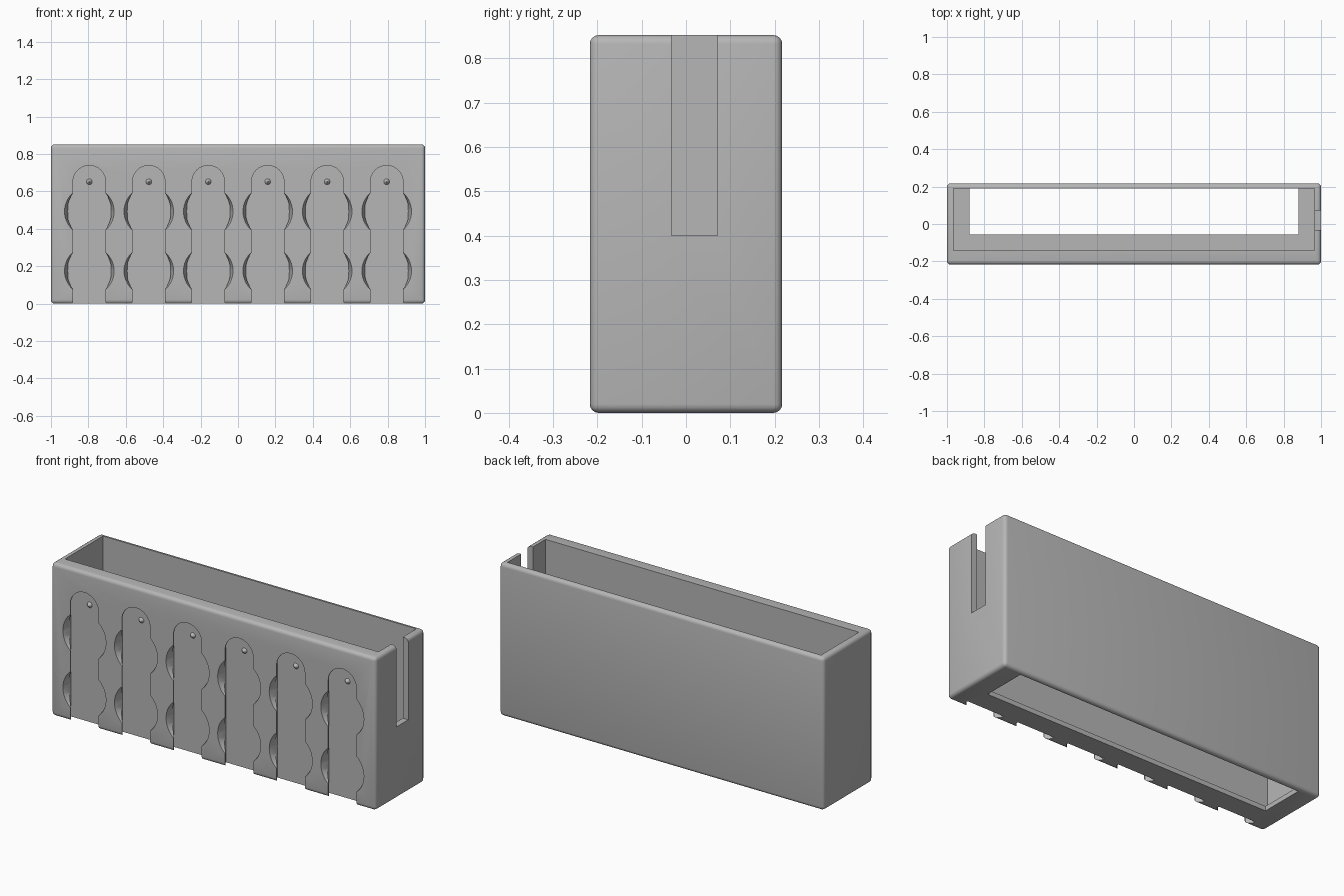
import bpy, bmesh, math
from mathutils import Matrix

cube = bpy.data.objects.get("Cube")
if cube:
    bpy.data.objects.remove(cube, do_unlink=True)

# Overall sizes
HALF_X, HALF_Y, HEIGHT = 1.0, 0.217, 0.852
FRONT = -HALF_Y
SLOT_FLOOR = FRONT + 0.047
PITCH = 0.318
ARCH_Z = 0.652

grey = bpy.data.materials.new("plain grey")
grey.use_nodes = True
grey.diffuse_color = (0.47, 0.47, 0.47, 1)
grey.node_tree.nodes["Principled BSDF"].inputs["Base Color"].default_value = grey.diffuse_color


def make_object(name, bm):
    bmesh.ops.recalc_face_normals(bm, faces=bm.faces)
    mesh = bpy.data.meshes.new(name)
    bm.to_mesh(mesh)
    bm.free()
    mesh.materials.append(grey)
    obj = bpy.data.objects.new(name, mesh)
    bpy.context.collection.objects.link(obj)
    return obj


def block(name, low, high):
    bm = bmesh.new()
    bmesh.ops.create_cube(bm, size=1)
    for v in bm.verts:
        v.co = [a + (c + 0.5) * (b - a) for a, b, c in zip(low, high, v.co)]
    return make_object(name, bm)


def lofted(name, rings):
    """Solid through a list of matching point rings."""
    bm = bmesh.new()
    loops = [[bm.verts.new(p) for p in ring] for ring in rings]
    n = len(loops[0])
    for a, b in zip(loops, loops[1:]):
        for i in range(n):
            j = (i + 1) % n
            bm.faces.new((a[i], a[j], b[j], b[i]))
    bm.faces.new(loops[0])
    bm.faces.new(loops[-1])
    return make_object(name, bm)


def arch(x, y, r, steps=24):
    """Arch outline that runs down past the base."""
    pts = [(x + r * math.cos(math.pi * i / steps), y,
            ARCH_Z + r * math.sin(math.pi * i / steps)) for i in range(steps + 1)]
    return pts + [(x - r, y, -0.1), (x + r, y, -0.1)]


def circle(x, y, z, r, steps=48):
    return [(x + r * math.cos(math.tau * i / steps), y,
             z + r * math.sin(math.tau * i / steps)) for i in range(steps)]


def activate(obj):
    bpy.ops.object.select_all(action='DESELECT')
    obj.select_set(True)
    bpy.context.view_layer.objects.active = obj


def cut(target, cutter):
    mod = target.modifiers.new("cut", 'BOOLEAN')
    mod.operation, mod.solver, mod.object = 'DIFFERENCE', 'EXACT', cutter
    activate(target)
    bpy.ops.object.modifier_apply(modifier=mod.name)
    bpy.data.objects.remove(cutter, do_unlink=True)


# Rounded outer shell
body = block("bin_body", (-HALF_X, -HALF_Y, 0), (HALF_X, HALF_Y, HEIGHT))
bevel = body.modifiers.new("rounding", 'BEVEL')
bevel.width, bevel.segments = 0.02, 4
activate(body)
bpy.ops.object.modifier_apply(modifier=bevel.name)

# Cavity, floor window and cable notch
cut(body, block("cavity", (-0.966, FRONT + 0.074, 0.026), (0.966, 0.191, 1)))
cut(body, block("floor_window", (-0.879, -0.056, -0.1), (0.879, 0.191, 0.1)))
cut(body, block("side_notch", (0.9, -0.033, 0.4), (1.1, 0.071, 1)))

# Undercut hanging slots with round entry openings
slot_profile = [(0.0, 0.115), (0.014, 0.115), (0.042, 0.087), (0.1, 0.087)]
slot_centres = [(i - 2.5) * PITCH for i in range(6)]
for x in slot_centres:
    cut(body, lofted("slot", [arch(x, SLOT_FLOOR - d, r) for d, r in slot_profile]))
    for step in (0.5, 1.5):
        z = ARCH_Z - step * PITCH
        cut(body, lofted("entry", [circle(x, SLOT_FLOOR - 0.001, z, 0.1155),
                                   circle(x, FRONT - 0.02, z, 0.14)]))
activate(body)
bpy.ops.object.shade_smooth_by_angle(angle=math.radians(30))

# Small locking cones at the top of each slot
for i, x in enumerate(slot_centres):
    bm = bmesh.new()
    bmesh.ops.create_cone(bm, cap_ends=True, segments=24, radius1=0.018, radius2=0.002,
                          depth=0.02, matrix=Matrix.Translation((x, SLOT_FLOOR - 0.007, ARCH_Z))
                          @ Matrix.Rotation(math.pi / 2, 4, 'X'))
    dimple = make_object(f"locking_dimple_{i + 1}", bm)
    activate(dimple)
    bpy.ops.object.shade_smooth_by_angle(angle=math.radians(30))
